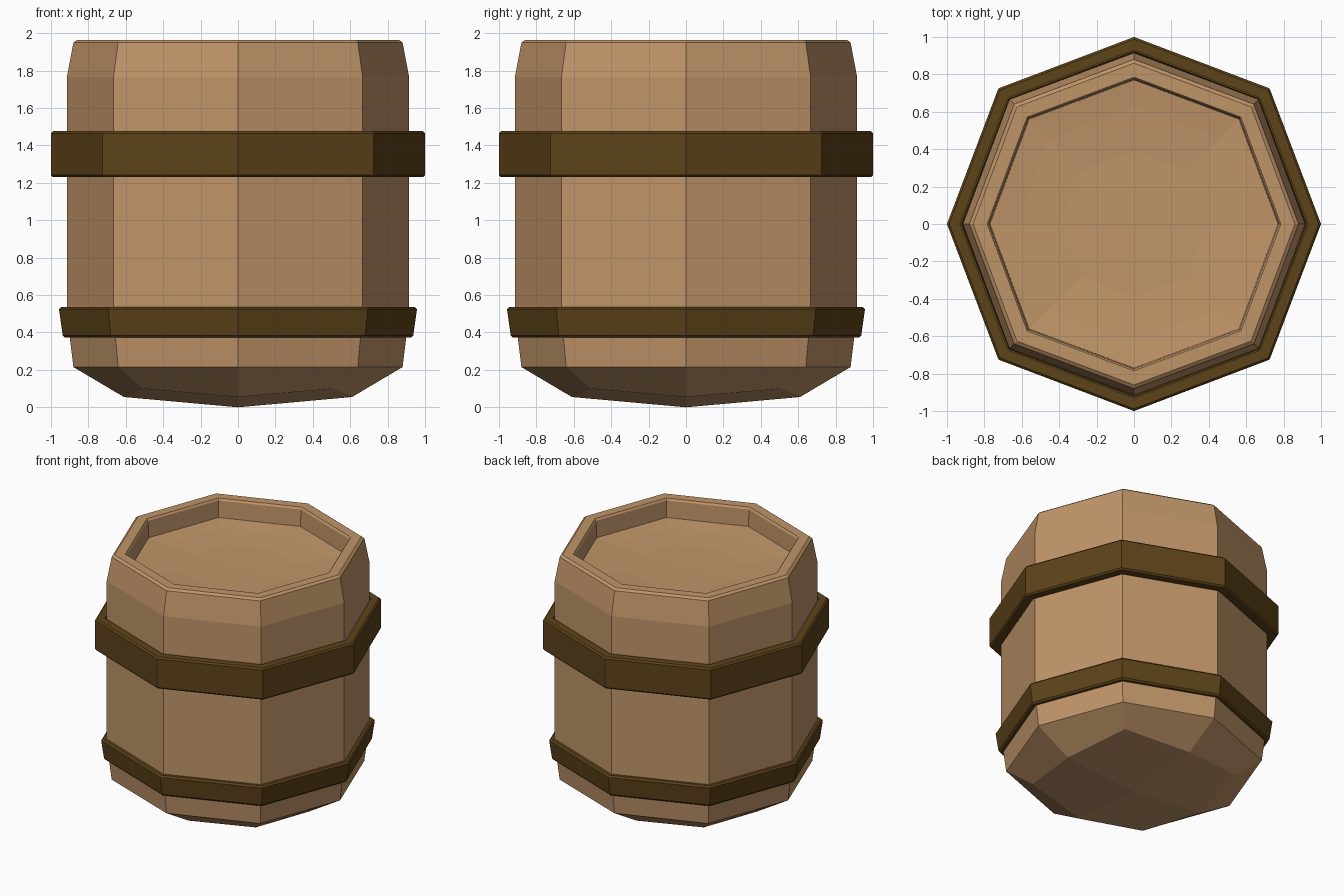
import bpy, bmesh

if "Cube" in bpy.data.objects:
    bpy.data.objects.remove(bpy.data.objects["Cube"])


def material(name, color):
    m = bpy.data.materials.new(name)
    m.diffuse_color = (*color, 1)
    m.use_nodes = True
    m.node_tree.nodes["Principled BSDF"].inputs["Base Color"].default_value = m.diffuse_color
    return m


wood = material("wood", (0.53, 0.30, 0.14))
iron = material("dark_band", (0.11, 0.056, 0.01))


def ring(bm, r, z, d=None, zd=None):
    """Eight-sided loop: axis corners at r, diagonal corners at (d, d)."""
    d = 0.728 * r if d is None else d
    zd = z if zd is None else zd
    pts = [(r, 0, z), (d, d, zd), (0, r, z), (-d, d, zd),
           (-r, 0, z), (-d, -d, zd), (0, -r, z), (d, -d, zd)]
    return [bm.verts.new(p) for p in pts]


def bridge(bm, a, b):
    for i in range(8):
        j = (i + 1) % 8
        bm.faces.new((a[i], a[j], b[j], b[i]))


def cap(bm, loop, z):
    """Four quads meeting at a centre point."""
    c = bm.verts.new((0, 0, z))
    for i in range(0, 8, 2):
        bm.faces.new((c, loop[i], loop[i + 1], loop[(i + 2) % 8]))


def finish(bm, name, mat):
    bmesh.ops.recalc_face_normals(bm, faces=bm.faces)
    me = bpy.data.meshes.new(name)
    bm.to_mesh(me)
    bm.free()
    me.materials.append(mat)
    ob = bpy.data.objects.new(name, me)
    bpy.context.collection.objects.link(ob)


# Barrel body: domed base, staves, bevelled rim and sunken, slightly dished lid
bm = bmesh.new()
loops = [ring(bm, 0.61, 0.055, 0.51, 0.10)]
for r, z in [(0.88, 0.215), (0.915, 0.5), (0.915, 1.765), (0.88, 1.95),
             (0.86, 1.965), (0.785, 1.965), (0.775, 1.95), (0.77, 1.82),
             (0.63, 1.805), (0.39, 1.79)]:
    loops.append(ring(bm, r, z))
for a, b in zip(loops, loops[1:]):
    bridge(bm, a, b)
cap(bm, loops[0], 0.0)
cap(bm, loops[-1], 1.785)
finish(bm, "barrel_body", wood)


# Hoops: closed bevelled bands around the staves
def hoop(name, z0, z1, out0, out1, in0, in1, b=0.012):
    bm = bmesh.new()
    prof = [(in0, z0), (out0 - b, z0), (out0, z0 + b),
            (out1, z1 - b), (out1 - b, z1), (in1, z1)]
    loops = [ring(bm, r, z, 0.725 * r) for r, z in prof]
    for a, b2 in zip(loops, loops[1:] + loops[:1]):
        bridge(bm, a, b2)
    finish(bm, name, iron)


hoop("upper_hoop", 1.23, 1.477, 1.0, 1.0, 0.93, 0.93)
hoop("lower_hoop", 0.372, 0.537, 0.937, 0.957, 0.905, 0.922)
